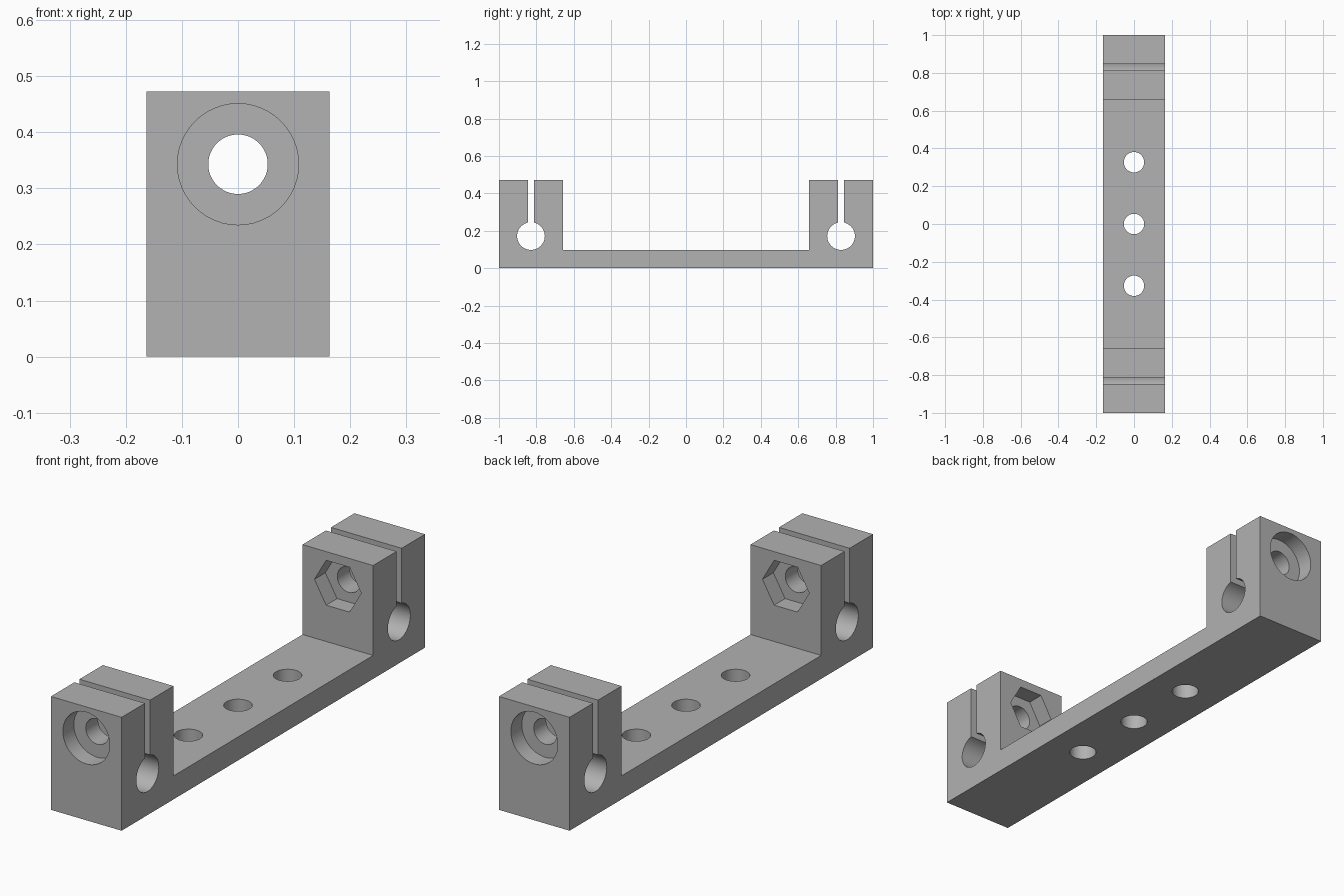
import bpy, bmesh, math
from mathutils import Matrix, Vector

cube = bpy.data.objects.get("Cube")
if cube:
    bpy.data.objects.remove(cube, do_unlink=True)

HALF_W, HEIGHT, BASE = 0.163, 0.473, 0.098
BLOCK_IN, CLAMP_Y = 0.658, 0.829         # inner face and centre of each clamp block
ROD_Z, ROD_R, SLOT = 0.172, 0.074, 0.017
BOLT_Z, BOLT_R, HEAD_R, DEPTH = 0.343, 0.053, 0.108, 0.072

grey = bpy.data.materials.new("mid grey")
grey.use_nodes = True
grey.diffuse_color = (0.445, 0.445, 0.445, 1)
grey.node_tree.nodes["Principled BSDF"].inputs["Base Color"].default_value = grey.diffuse_color


def add_object(name, bm):
    bmesh.ops.recalc_face_normals(bm, faces=bm.faces)
    mesh = bpy.data.meshes.new(name)
    bm.to_mesh(mesh)
    bm.free()
    mesh.materials.append(grey)
    obj = bpy.data.objects.new(name, mesh)
    bpy.context.collection.objects.link(obj)
    return obj


def keyhole(steps=48):
    """Slot running down into a round rod hole, from inner to outer side."""
    start = math.asin(SLOT / ROD_R)
    pts = [(CLAMP_Y - SLOT, HEIGHT)]
    for i in range(steps + 1):
        a = -start - (2 * math.pi - 2 * start) * i / steps
        pts.append((CLAMP_Y + ROD_R * math.sin(a), ROD_Z + ROD_R * math.cos(a)))
    return pts + [(CLAMP_Y + SLOT, HEIGHT)]


def drill(target, centre, radius, length, axis, sides=48):
    """Cut a straight hole centred on a point, along the y or z axis."""
    bm = bmesh.new()
    turn = Matrix.Rotation(math.pi / 2, 4, 'X') if axis == 'Y' else Matrix()
    bmesh.ops.create_cone(bm, cap_ends=True, segments=sides, radius1=radius,
                          radius2=radius, depth=length,
                          matrix=Matrix.Translation(centre) @ turn
                          @ Matrix.Rotation(math.pi / 2, 4, 'Z'))
    cutter = add_object("hole_cutter", bm)
    cutter.hide_render = True
    mod = target.modifiers.new("hole", 'BOOLEAN')
    mod.operation, mod.solver, mod.object = 'DIFFERENCE', 'EXACT', cutter
    bpy.context.view_layer.objects.active = target
    bpy.ops.object.modifier_apply(modifier=mod.name)
    bpy.data.objects.remove(cutter, do_unlink=True)


# Bracket body: side profile, mirrored front to back and extruded across x
half = [(BLOCK_IN, BASE), (BLOCK_IN, HEIGHT)] + keyhole() + [(1, HEIGHT), (1, 0)]
profile = half + [(-y, z) for y, z in reversed(half)]
bm = bmesh.new()
face = bm.faces.new([bm.verts.new((-HALF_W, y, z)) for y, z in profile])
side = bmesh.ops.extrude_face_region(bm, geom=[face])
bmesh.ops.translate(bm, vec=(2 * HALF_W, 0, 0),
                    verts=[v for v in side["geom"] if isinstance(v, bmesh.types.BMVert)])
bracket = add_object("clamp_bracket", bm)

# Mounting holes through the base
for y in (-0.327, 0, 0.327):
    drill(bracket, Vector((0, y, BASE / 2)), 0.054, 0.2, 'Z')

# Clamp bolt holes, round head recesses outside and hexagonal nut recesses inside
drill(bracket, Vector((0, 0, BOLT_Z)), BOLT_R, 2.2, 'Y')
for s in (-1, 1):
    drill(bracket, Vector((0, s, BOLT_Z)), HEAD_R, 2 * DEPTH, 'Y')
    drill(bracket, Vector((0, s * BLOCK_IN, BOLT_Z)), HEAD_R, 2 * DEPTH, 'Y', sides=6)

# Smooth hole walls with sharp edges kept
bpy.ops.object.select_all(action='DESELECT')
bracket.select_set(True)
bpy.context.view_layer.objects.active = bracket
bpy.ops.object.shade_smooth_by_angle(angle=math.radians(30))
